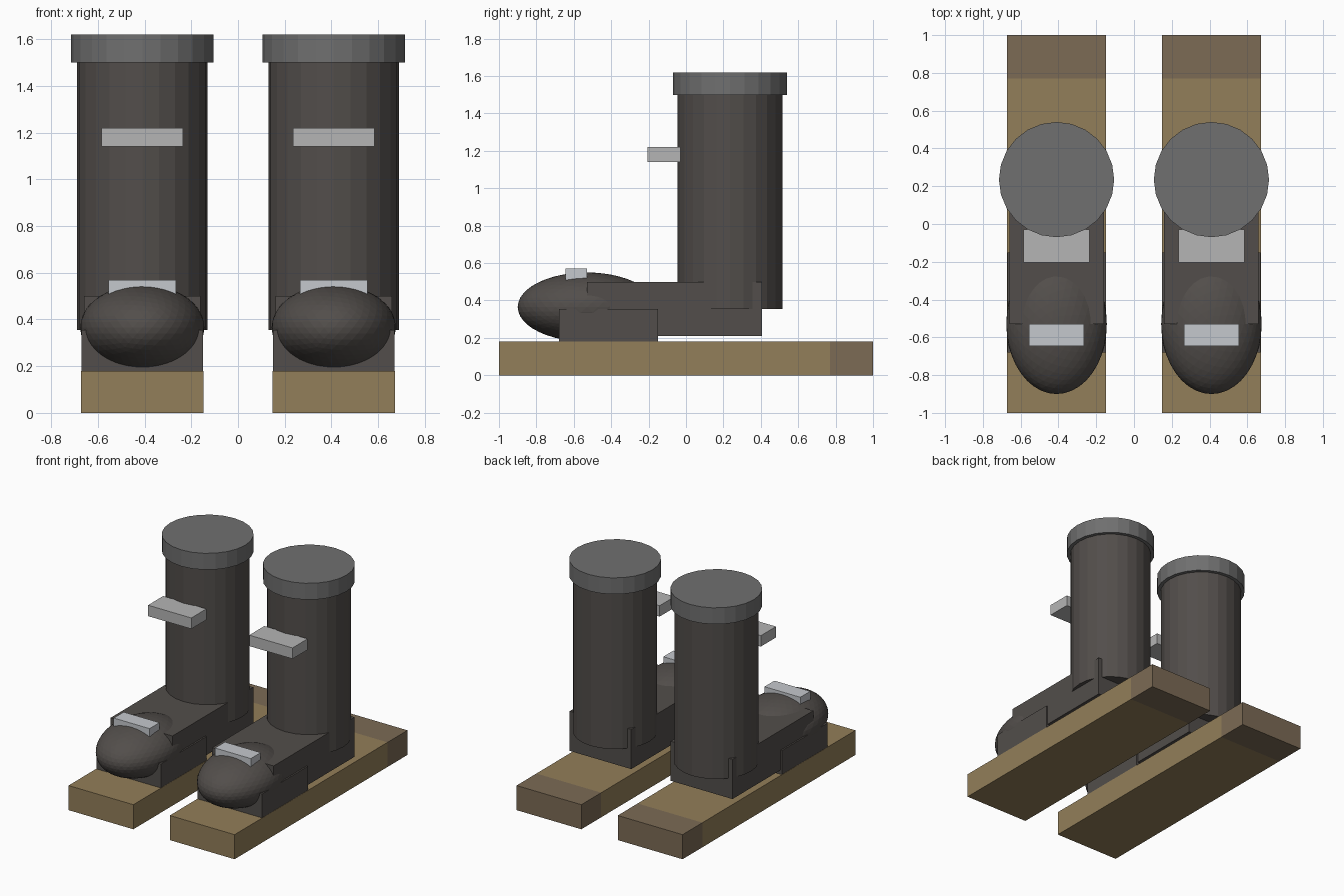
import bpy
import math

if "Cube" in bpy.data.objects:
    bpy.data.objects.remove(bpy.data.objects["Cube"])


def material(name, r, g, b):
    m = bpy.data.materials.new(name)
    m.diffuse_color = (r, g, b, 1)
    m.use_nodes = True
    m.node_tree.nodes["Principled BSDF"].inputs["Base Color"].default_value = m.diffuse_color
    return m


WOOD = material("wood", 0.29, 0.21, 0.10)
TAIL = material("dark_wood", 0.20, 0.145, 0.09)
BOOT = material("boot_dark", 0.085, 0.076, 0.07)
CUFF = material("cuff_grey", 0.16, 0.16, 0.16)
STRAP = material("strap_grey", 0.46, 0.46, 0.46)
METAL = material("clip_grey", 0.56, 0.58, 0.61)


def finish(name, mat):
    o = bpy.context.object
    o.name = name
    o.data.materials.append(mat)
    return o


def box(name, x, half_width, y0, y1, z0, z1, mat):
    bpy.ops.mesh.primitive_cube_add(size=1, location=(x, (y0 + y1) / 2, (z0 + z1) / 2))
    o = finish(name, mat)
    o.scale = (2 * half_width, y1 - y0, z1 - z0)
    return o


def drum(name, x, y, radius, z0, z1, mat):
    bpy.ops.mesh.primitive_cylinder_add(vertices=24, radius=radius, depth=z1 - z0,
                                        location=(x, y, (z0 + z1) / 2))
    return finish(name, mat)


for side, x in (("left", -0.41), ("right", 0.41)):
    # Board with darker tail
    box(f"{side}_board", x, 0.2625, -1.0, 0.77, 0.0, 0.18, WOOD)
    box(f"{side}_board_tail", x, 0.2625, 0.77, 1.0, 0.0, 0.18, TAIL)
    # Foot, binding block and rounded toe
    box(f"{side}_foot", x, 0.25, -0.53, 0.405, 0.21, 0.50, BOOT)
    box(f"{side}_toe_block", x, 0.261, -0.68, -0.15, 0.18, 0.355, BOOT)
    bpy.ops.mesh.primitive_ico_sphere_add(subdivisions=4, radius=1, location=(x, -0.53, 0.365))
    finish(f"{side}_toe", BOOT).scale = (0.266, 0.37, 0.185)
    # Shaft and cuff
    drum(f"{side}_shaft", x, 0.235, 0.28, 0.355, 1.50, BOOT)
    drum(f"{side}_cuff", x, 0.235, 0.305, 1.50, 1.62, CUFF)
    # Shin strap and toe clip
    box(f"{side}_shin_strap", x, 0.175, -0.205, -0.03, 1.14, 1.22, STRAP)
    box(f"{side}_toe_clip", x, 0.145, -0.645, -0.53, 0.51, 0.57, METAL)
